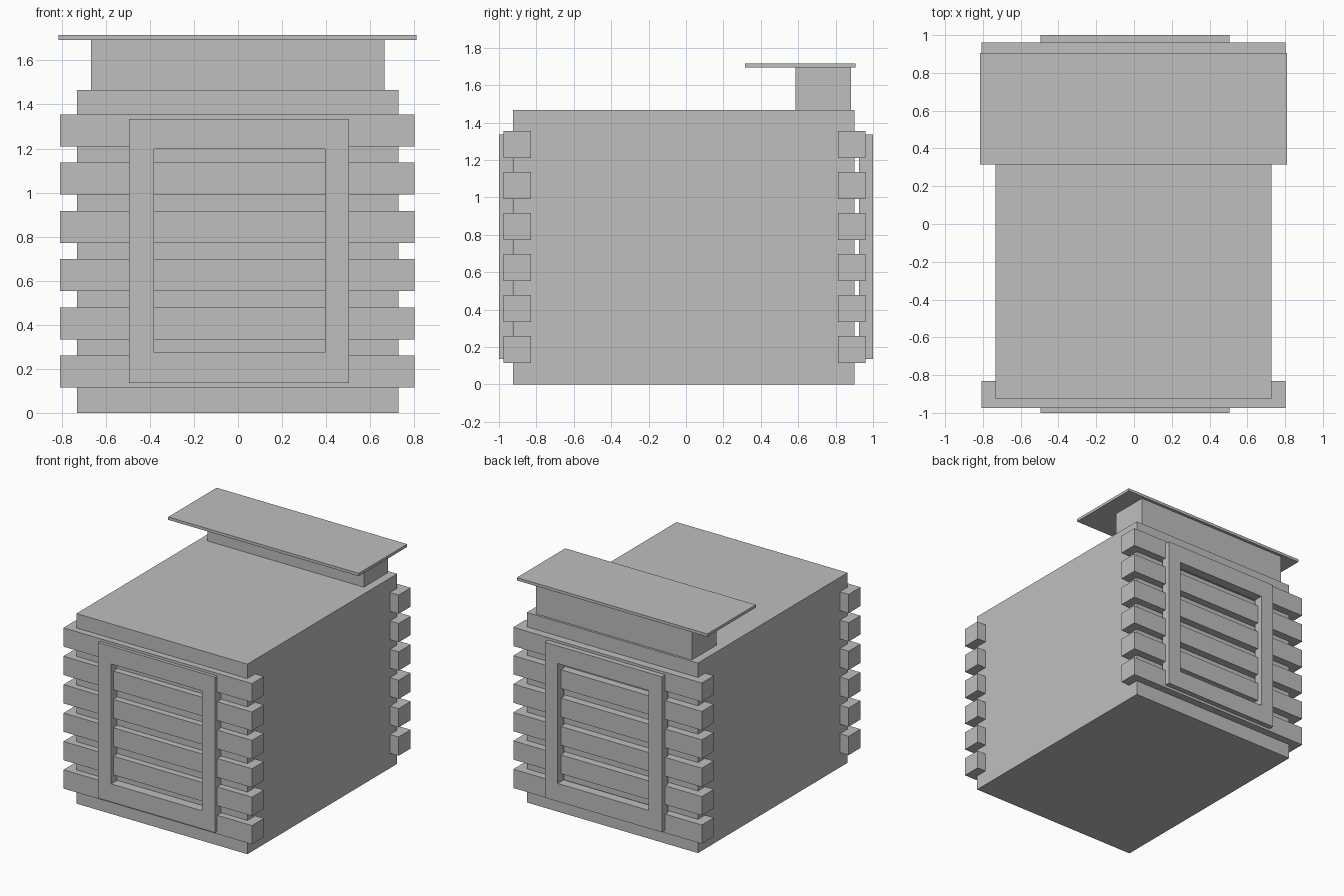
import bpy
import bmesh

cube = bpy.data.objects.get("Cube")
if cube:
    bpy.data.objects.remove(cube, do_unlink=True)

# Single plain material
grey = bpy.data.materials.new("plain_grey")
grey.use_nodes = True
GREY = (0.52, 0.52, 0.52, 1)
grey.diffuse_color = GREY
grey.node_tree.nodes["Principled BSDF"].inputs["Base Color"].default_value = GREY


def add_object(name, bm):
    bmesh.ops.recalc_face_normals(bm, faces=bm.faces)
    mesh = bpy.data.meshes.new(name)
    bm.to_mesh(mesh)
    bm.free()
    mesh.materials.append(grey)
    obj = bpy.data.objects.new(name, mesh)
    bpy.context.collection.objects.link(obj)
    return obj


def box(name, x, y, z):
    """Box spanning the given (low, high) range on each axis."""
    bm = bmesh.new()
    bmesh.ops.create_cube(bm, size=1)
    for v in bm.verts:
        v.co = [r[0] if c < 0 else r[1] for c, r in zip(v.co, (x, y, z))]
    return add_object(name, bm)


def window_frame(name, outer, inner, y):
    """Rectangular ring extruded along y; rectangles are (x0, x1, z0, z1)."""
    bm = bmesh.new()
    rings = []
    for x0, x1, z0, z1 in (outer, inner):
        corners = ((x0, z0), (x1, z0), (x1, z1), (x0, z1))
        rings.append([bm.verts.new((px, y[0], pz)) for px, pz in corners])
    for i in range(4):
        j = (i + 1) % 4
        bm.faces.new((rings[0][i], rings[0][j], rings[1][j], rings[1][i]))
    ext = bmesh.ops.extrude_face_region(bm, geom=bm.faces[:])
    verts = [g for g in ext["geom"] if isinstance(g, bmesh.types.BMVert)]
    bmesh.ops.translate(bm, verts=verts, vec=(0, y[1] - y[0], 0))
    return add_object(name, bm)


# Main body
box("cabin_body", (-0.732, 0.728), (-0.925, 0.9), (0, 1.466))

# Horizontal logs across both end walls
for side, y in (("front", (-0.975, -0.83)), ("back", (0.813, 0.96))):
    for i in range(6):
        z = 0.115 + i * 0.219
        box(f"{side}_log_{i + 1}", (-0.807, 0.802), y, (z, z + 0.145))

# Window frames over the logs
OUTER = (-0.495, 0.505, 0.135, 1.335)
INNER = (-0.382, 0.395, 0.274, 1.199)
window_frame("front_frame", OUTER, INNER, (-1, -0.927))
window_frame("back_frame", OUTER, INNER, (0.926, 1))

# Chimney block with an overhanging cap
box("chimney", (-0.668, 0.664), (0.585, 0.883), (1.466, 1.695))
box("chimney_cap", (-0.816, 0.81), (0.315, 0.905), (1.693, 1.715))
